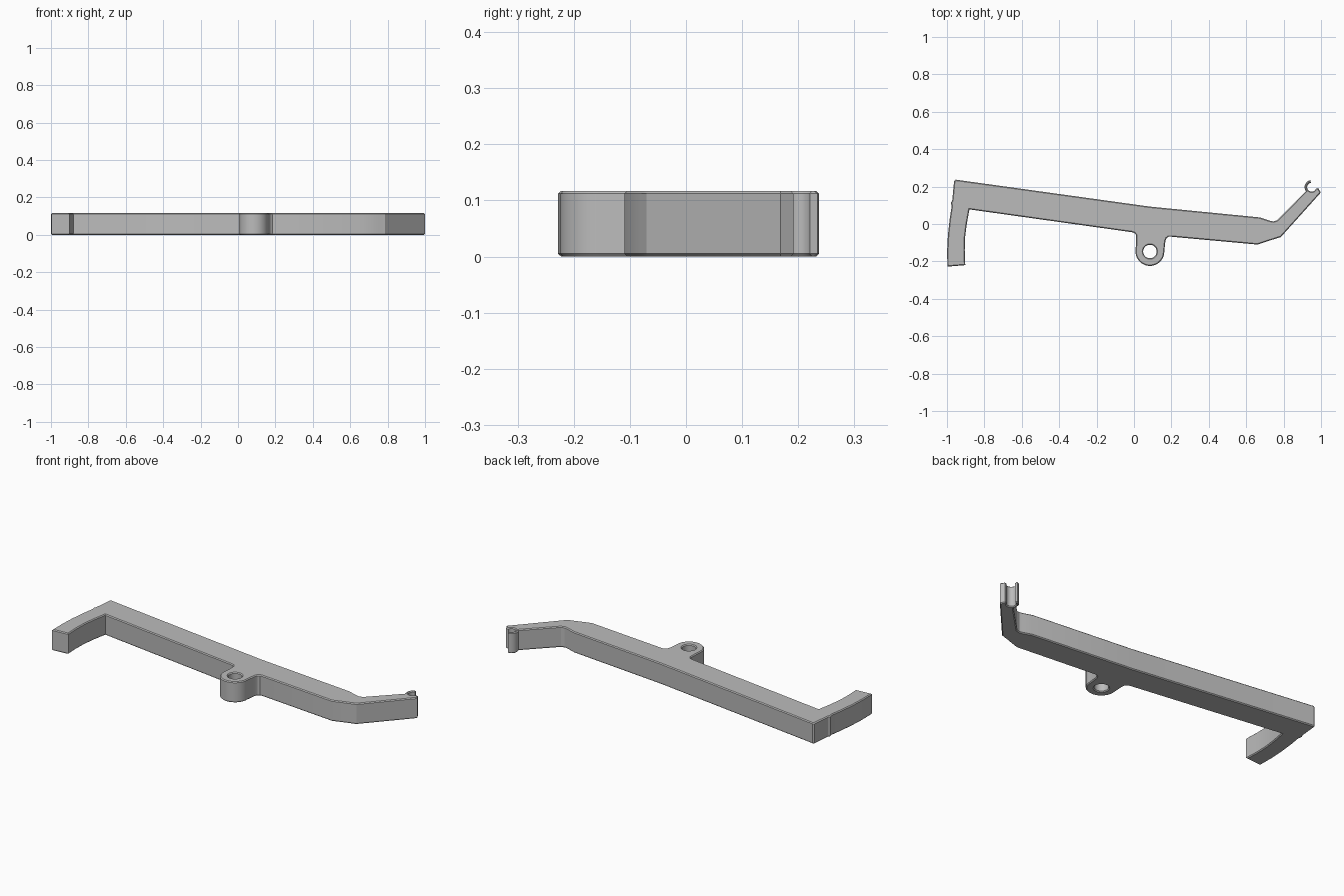
import bpy, bmesh
from math import cos, sin, radians
from mathutils import Vector

cube = bpy.data.objects.get("Cube")
if cube:
    bpy.data.objects.remove(cube, do_unlink=True)

HEIGHT = 0.117
CHAMFER = 0.005

grey = bpy.data.materials.new("grey plastic")
grey.use_nodes = True
colour = (0.5, 0.5, 0.5, 1)
grey.diffuse_color = colour
grey.node_tree.nodes["Principled BSDF"].inputs["Base Color"].default_value = colour


def arc(centre, radius, start, end, steps):
    """Points along an arc, angles in degrees."""
    angles = [radians(start + (end - start) * i / steps) for i in range(steps + 1)]
    return [(centre[0] + radius * cos(a), centre[1] + radius * sin(a)) for a in angles]


def inset(points, distance):
    """Move a loop inwards (to the left of its direction) with mitred corners."""
    result = []
    count = len(points)
    for i in range(count):
        p = Vector(points[i])
        a = (p - Vector(points[i - 1])).normalized()
        b = (Vector(points[(i + 1) % count]) - p).normalized()
        na, nb = Vector((-a.y, a.x)), Vector((-b.y, b.x))
        result.append(p + (na + nb) * distance / max(1 + na.dot(nb), 0.4))
    return result


def chamfered_plate(name, loops):
    """Extrude an outline and its holes, with chamfered rims."""
    bm = bmesh.new()
    rims = {0: [], HEIGHT: []}
    layers = [(0, CHAMFER), (CHAMFER, 0), (HEIGHT - CHAMFER, 0), (HEIGHT, CHAMFER)]
    for loop in loops:
        rings = []
        for z, offset in layers:
            rings.append([bm.verts.new((p[0], p[1], z)) for p in inset(loop, offset)])
        for low, high in zip(rings, rings[1:]):
            for i in range(len(loop)):
                j = (i + 1) % len(loop)
                bm.faces.new((low[i], low[j], high[j], high[i]))
        for z, ring in ((0, rings[0]), (HEIGHT, rings[-1])):
            for i in range(len(ring)):
                rims[z].append(bm.edges.get((ring[i - 1], ring[i])))
    for z, edges in rims.items():
        bmesh.ops.triangle_fill(bm, edges=edges, use_beauty=True,
                                normal=(0, 0, 1 if z else -1))
    bmesh.ops.recalc_face_normals(bm, faces=bm.faces)
    mesh = bpy.data.meshes.new(name)
    bm.to_mesh(mesh)
    bm.free()
    mesh.materials.append(grey)
    obj = bpy.data.objects.new(name, mesh)
    bpy.context.collection.objects.link(obj)
    return obj


# Curved arm on the right end, from its inner corner round to the outer corner
hook_arm = [(-0.953, 0.237), (-0.962, 0.23), (-0.972, 0.125), (-0.979, 0.115),
            (-0.975, 0.095), (-0.985, 0.03), (-0.995, -0.06), (-0.999, -0.14),
            (-0.998, -0.228), (-0.902, -0.22), (-0.905, -0.14), (-0.903, -0.07),
            (-0.894, 0.0), (-0.88, 0.078)]

# Lug under the middle of the bar, with fillets where it joins
lug_centre = (0.085, -0.147)
lug = [(-0.01, -0.044), (0.002, -0.048), (0.01, -0.058), (0.012, -0.075)]
lug += arc(lug_centre, 0.077, 180, 360, 28)
lug += [(0.168, -0.09), (0.174, -0.076), (0.185, -0.068), (0.2, -0.068)]

# Lower edge of the bent left end, up to the tip
bent_end = [(0.66, -0.11), (0.752, -0.08), (0.785, -0.07), (0.999, 0.168)]

# Open clip at the tip
clip_centre = (0.95, 0.197)
clip = [(0.985, 0.192)]
clip += arc(clip_centre, 0.024, -20, -260, 24)
clip += arc(clip_centre, 0.038, 100, 215, 14)

# Upper edge back along the bar
back_edge = [(0.765, 0.02), (0.745, 0.014), (0.725, 0.018), (0.675, 0.035), (0.085, 0.093)]

outline = hook_arm + lug + bent_end + clip + back_edge
hole = arc(lug_centre, 0.036, 360, 0, 32)[:-1]
bracket = chamfered_plate("bracket_bar", [outline, hole])

bpy.ops.object.select_all(action="DESELECT")
bracket.select_set(True)
bpy.context.view_layer.objects.active = bracket
bpy.ops.object.shade_smooth_by_angle(angle=radians(25))
